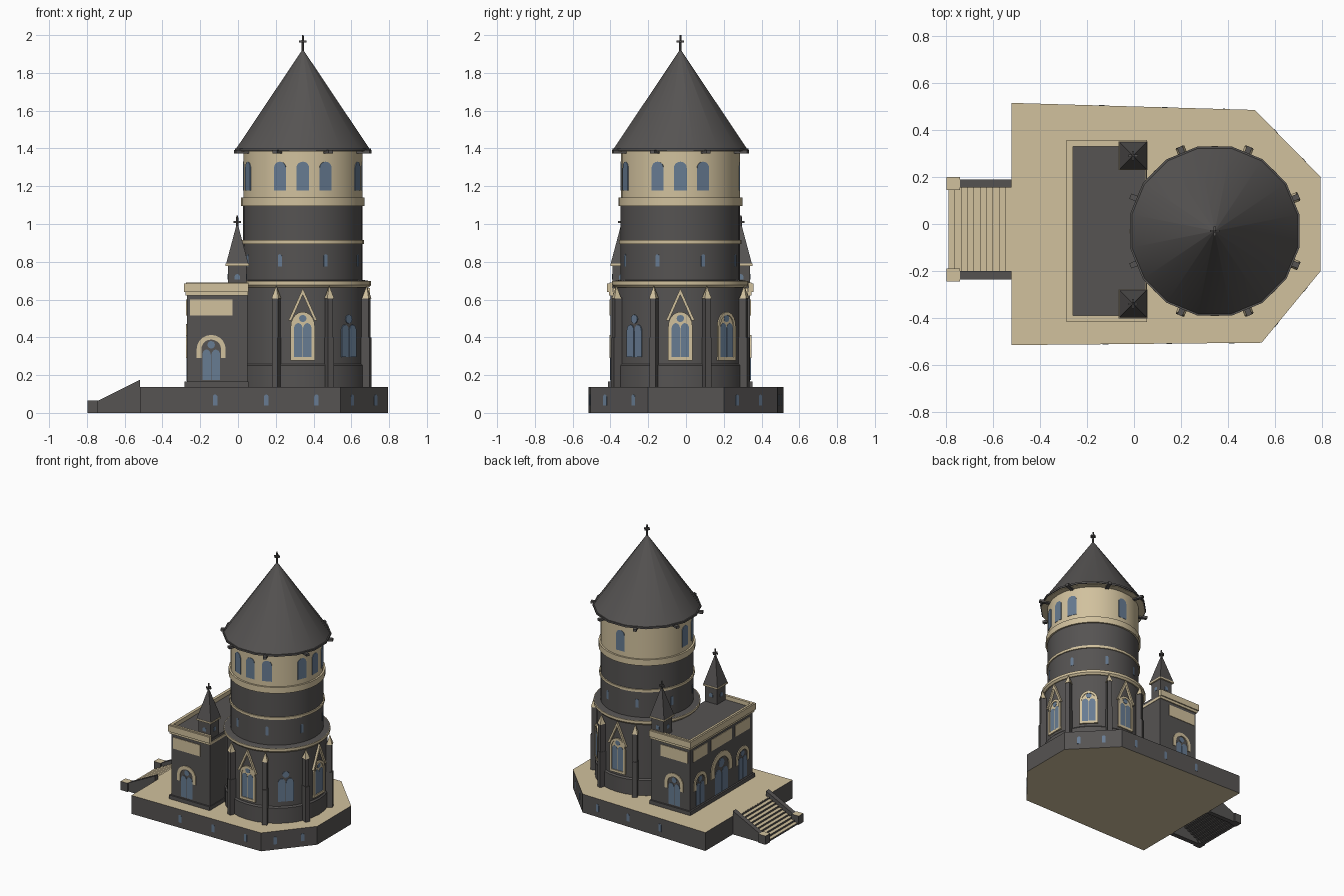
import bpy, bmesh
from math import sin, cos, pi, radians
from mathutils import Matrix, Vector

cube = bpy.data.objects.get("Cube")
if cube:
    bpy.data.objects.remove(cube)


def material(name, rgb):
    m = bpy.data.materials.new(name)
    m.use_nodes = True
    m.diffuse_color = (*rgb, 1)
    bsdf = m.node_tree.nodes["Principled BSDF"]
    bsdf.inputs["Base Color"].default_value = (*rgb, 1)
    bsdf.inputs["Roughness"].default_value = 0.8
    return m


STONE = material("dark stone", (0.092, 0.087, 0.085))
SAND = material("sandstone", (0.64, 0.535, 0.34))
GLASS = material("blue glass", (0.135, 0.2, 0.29))

TX, TY = 0.343, -0.03     # tower axis
AX, AY = -0.11, -0.03     # annex centre
GROUND = 0.137            # top of platform
parts = {}                # part name -> (bmesh, material)


def part(name, mat):
    return parts.setdefault(name, (bmesh.new(), mat))[0]


def box(name, mat, lo, hi, M=Matrix()):
    lo, hi = Vector(lo), Vector(hi)
    T = Matrix.Translation((lo + hi) / 2) @ Matrix.Diagonal((*(hi - lo), 1))
    bmesh.ops.create_cube(part(name, mat), size=1, matrix=M @ T)


def drum(name, mat, r0, r1, z0, z1, n=32, x=TX, y=TY, turn=0.0):
    T = Matrix.Translation((x, y, (z0 + z1) / 2)) @ Matrix.Rotation(turn, 4, 'Z')
    bmesh.ops.create_cone(part(name, mat), cap_ends=True, segments=n, radius1=r0,
                          radius2=r1, depth=z1 - z0, matrix=T)


def prism(name, mat, outline, M, depth):
    """Extrude a flat outline along local z."""
    bm = part(name, mat)
    a = [bm.verts.new(M @ Vector((x, y, 0))) for x, y in outline]
    b = [bm.verts.new(M @ Vector((x, y, depth))) for x, y in outline]
    n = len(a)
    bm.faces.new(a[::-1])
    bm.faces.new(b)
    for i in range(n):
        j = (i + 1) % n
        bm.faces.new((a[i], a[j], b[j], b[i]))


def strip(name, mat, outer, inner, M, depth):
    """Open band between two matching outlines, extruded along local z."""
    for i in range(len(outer) - 1):
        prism(name, mat, (outer[i], outer[i + 1], inner[i + 1], inner[i]), M, depth)


def wall(x, y, angle, r, shift=0.0):
    """Local x runs along the wall, y is up, z points outwards."""
    a = radians(angle)
    return (Matrix.Translation((x + r * cos(a), y + r * sin(a), 0))
            @ Matrix.Rotation(a + pi / 2, 4, 'Z') @ Matrix.Rotation(pi / 2, 4, 'X')
            @ Matrix.Translation((shift, 0, 0)))


def arch(w, z0, z1, rise=1.0, x=0.0, n=10):
    h = w * rise
    top = [(x + w * cos(pi * i / n), z1 - h + h * sin(pi * i / n)) for i in range(n + 1)]
    return [(x + w, z0)] + top + [(x - w, z0)]


def lights(name, M, w, z0, z1, depth):
    """Twin lancets under a roundel."""
    mid = z1 - w * 0.95
    for s in (-1, 1):
        prism(name, GLASS, arch(w * 0.47, z0, mid, 1.3, s * w * 0.51), M, depth)
    r = w * 0.42
    disc = [(r * cos(pi * i / 6), z1 - r + r * sin(pi * i / 6)) for i in range(12)]
    prism(name, GLASS, disc, M, depth)


# Platform with small basement windows
corners = [(-0.52, -0.515), (0.543, -0.505), (0.794, -0.2), (0.794, 0.2), (0.514, 0.485), (-0.52, 0.515)]
prism("platform", STONE, corners, Matrix(), GROUND)
slots = {0: (0.375, 0.63, 0.88), 1: (0.25, 0.74), 3: (0.25, 0.68), 4: (0.12, 0.37, 0.63)}
for i, places in slots.items():
    p, q = Vector(corners[i]), Vector(corners[i + 1])
    d = q - p
    out = Vector((d.y, -d.x)).angle_signed(Vector((1, 0)))
    for t in places:
        c = p.lerp(q, t)
        prism("basement_windows", GLASS, arch(0.012, 0.04, 0.097), wall(c.x, c.y, out * 180 / pi, 0), 0.0015)

# Entrance stairs, an open-backed flight between sloping side walls
steps = 10
run, rise = 0.0268, GROUND / steps
box("stairs", STONE, (-0.545, -0.2, GROUND - 0.012), (-0.52, 0.155, GROUND))
for i in range(steps):
    x, z = -0.545 - i * run, GROUND - i * rise
    box("stairs", STONE, (x - 0.003, -0.2, z - rise), (x + 0.003, 0.155, z - 0.001))
    if i < steps - 1:
        box("stairs", STONE, (x - run - 0.003, -0.2, z - rise - 0.006), (x - 0.003, 0.155, z - rise))
for y in (0.19, -0.2):
    side = [(-0.74, 0), (-0.52, 0), (-0.52, 0.175), (-0.74, 0.065)]
    prism("stair_walls", STONE, side, wall(0, y, -90, 0), 0.035)
    box("stair_posts", STONE, (-0.797, y - 0.045, 0), (-0.74, y + 0.01, 0.065))

# Tower body, from the ground up
drum("tower_plinth", STONE, 0.352, 0.352, GROUND, 0.25)
drum("tower_plinth", STONE, 0.352, 0.343, 0.25, 0.26)
drum("tower_lower_wall", STONE, 0.343, 0.343, 0.26, 0.67)
drum("tower_ledge", SAND, 0.35, 0.362, 0.665, 0.678)
drum("tower_ledge", SAND, 0.362, 0.362, 0.678, 0.697)
drum("tower_ledge_cap", STONE, 0.358, 0.32, 0.697, 0.704)
drum("tower_middle_wall", STONE, 0.316, 0.316, 0.69, 1.1)
drum("tower_thin_band", SAND, 0.324, 0.324, 0.895, 0.914)
drum("tower_wide_band", SAND, 0.328, 0.328, 1.095, 1.14)
drum("belfry_wall", SAND, 0.315, 0.315, 1.14, 1.39)

# Conical roof with sandstone soffit and eave stubs
eave = 0.36 / cos(pi / 16)
drum("roof_soffit", SAND, eave - 0.008, eave - 0.008, 1.383, 1.388, 16, turn=pi / 16)
drum("tower_eave", STONE, eave, eave, 1.387, 1.4, 16, turn=pi / 16)
drum("tower_roof", STONE, eave - 0.008, 0.004, 1.4, 1.92, 16, turn=pi / 16)
for k in range(8):
    a = 22.5 + 45 * k
    M = wall(TX, TY, a, 0)
    box("eave_stubs", STONE, (-0.012, 1.374, 0.3), (0.012, 1.392, 0.388), M)
    prism("slit_windows", GLASS, arch(0.011, 0.775, 0.84), wall(TX, TY, a, 0.312), 0.005)
    # Buttresses where the tower stands free of the annex
    if cos(radians(a)) > -0.8:
        box("buttresses", STONE, (-0.017, GROUND, 0.32), (0.017, 0.4, 0.388), M)
        box("buttresses", STONE, (-0.015, 0.4, 0.32), (0.015, 0.61, 0.382), M)
        r = 0.366
        x, y = TX + r * cos(radians(a)), TY + r * sin(radians(a))
        drum("buttress_caps", SAND, 0.028, 0.001, 0.605, 0.672, 4, x, y, radians(a) + pi / 4)

# Belfry openings
for a in (-22.5, 0, 22.5, 90, 180, 202.5, 247.5, 270, 292.5):
    prism("belfry_windows", GLASS, arch(0.034, 1.177, 1.33), wall(TX, TY, a, 0.311), 0.005)

# Tall pointed windows of the tower
for a, framed, gabled in ((-90, 1, 1), (0, 1, 1), (90, 1, 1), (45, 1, 0), (-45, 0, 0)):
    M = wall(TX, TY, a, 0.341)
    lights("tower_windows", M, 0.047 if framed else 0.056, 0.297, 0.52, 0.006)
    if framed:
        prism("window_surrounds", SAND, arch(0.052, 0.285, 0.522, 1.2), M, 0.004)
        strip("window_frames", SAND, arch(0.064, 0.28, 0.535, 1.2), arch(0.049, 0.28, 0.518, 1.2), M, 0.01)
        box("window_frames", SAND, (-0.064, 0.278, -0.005), (0.064, 0.296, 0.01), M)
    if gabled:
        strip("window_gables", SAND, [(-0.076, 0.49), (0, 0.66), (0.076, 0.49)],
              [(-0.06, 0.49), (0, 0.625), (0.06, 0.49)], M, 0.016)

# Annex hall
hx, hy = 0.16, 0.37


def hall(name, mat, grow, z0, z1):
    box(name, mat, (AX - hx - grow, AY - hy - grow, z0), (AX + hx + grow * 0.4, AY + hy + grow, z1))


hall("annex_walls", STONE, 0, GROUND, 0.63)
hall("annex_plinth", STONE, 0.012, GROUND, 0.165)
hall("annex_cornice", SAND, 0.008, 0.622, 0.64)
hall("annex_roof", STONE, -0.004, 0.63, 0.66)


def rim(g):
    x0, x1, y0, y1 = AX - hx - g, 0.055, AY - hy - g, AY + hy + g
    return [(x1, y0), (x0, y0), (x0, y1), (x1, y1)]


strip("annex_parapet", SAND, rim(0.006), rim(-0.01), Matrix.Translation((0, 0, 0.64)), 0.05)
strip("annex_parapet_lip", SAND, rim(0.017), rim(0.006), Matrix.Translation((0, 0, 0.64)), 0.046)


def annex_bay(M, w, z0, z1, panel):
    """Arched window below a sandstone panel."""
    lights("annex_windows", M, w * 0.62, z0, z1 - w * 0.42, 0.005)
    spring = z1 - w - 0.045
    strip("annex_arches", SAND, arch(w, spring, z1), arch(w * 0.68, spring, z1 - w * 0.32), M, 0.008)
    box("annex_panels", SAND, (-panel, 0.515, 0), (panel, 0.6, 0.006), M)


for a, shift in ((-90, -0.032), (90, 0.032)):
    annex_bay(wall(AX, AY, a, hy - 0.002, shift), 0.077, 0.175, 0.413, 0.112)
for shift in (-0.25, 0.25):
    annex_bay(wall(AX, AY, 180, hx - 0.002, shift), 0.077, 0.175, 0.413, 0.085)
annex_bay(wall(AX, AY, 180, hx - 0.002), 0.125, 0.17, 0.47, 0.12)


def cross(x, y, z0, z1):
    drum("finials", STONE, 0.007, 0.005, z0, z1, 8, x, y)
    arm = z1 - 0.034
    box("finials", STONE, (x - 0.02, y - 0.005, arm - 0.005), (x + 0.02, y + 0.005, arm + 0.005))
    box("finials", STONE, (x - 0.005, y - 0.02, arm - 0.005), (x + 0.005, y + 0.02, arm + 0.005))


# Corner turrets and finials
for y in (0.29, -0.34):
    x = -0.004
    box("turrets", STONE, (x - 0.05, y - 0.05, 0.64), (x + 0.05, y + 0.05, 0.78))
    box("turret_bands", SAND, (x - 0.061, y - 0.061, 0.778), (x + 0.061, y + 0.061, 0.79))
    drum("turret_spires", STONE, 0.083, 0.004, 0.79, 1.0, 4, x, y, pi / 4)
    for a in (0, 90, 180, 270):
        prism("turret_windows", GLASS, arch(0.014, 0.705, 0.735), wall(x, y, a, 0.049), 0.003)
    cross(x, y, 0.98, 1.045)
cross(TX, TY, 1.9, 2.0)

# Turn the parts into objects; flat tops of the masonry are sandstone
for name, (bm, mat) in parts.items():
    bmesh.ops.recalc_face_normals(bm, faces=bm.faces)
    me = bpy.data.meshes.new(name)
    me.materials.append(mat)
    if name in ("platform", "stairs", "stair_posts"):
        me.materials.append(SAND)
        for f in bm.faces:
            up = f.normal.z
            f.material_index = int(up > 0.9 or (name == "platform" and up < -0.9))
    bm.to_mesh(me)
    bm.free()
    ob = bpy.data.objects.new(name, me)
    bpy.context.collection.objects.link(ob)
    bpy.ops.object.select_all(action='DESELECT')
    ob.select_set(True)
    bpy.context.view_layer.objects.active = ob
    bpy.ops.object.shade_smooth_by_angle(angle=radians(30))
